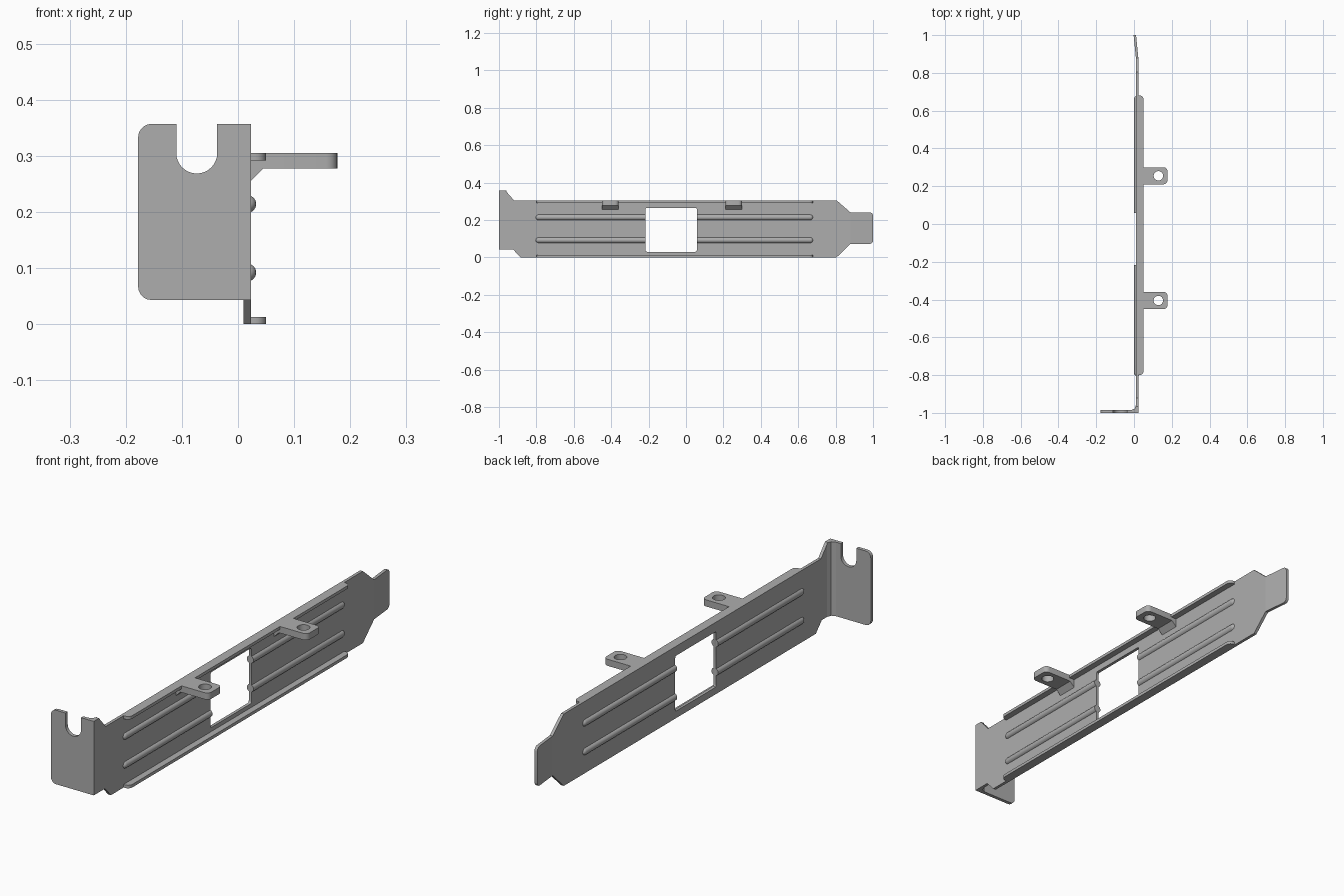
import bpy, bmesh, math
from mathutils import Matrix, Vector

if "Cube" in bpy.data.objects:
    bpy.data.objects.remove(bpy.data.objects["Cube"])

steel = bpy.data.materials.new("grey steel")
steel.diffuse_color = (0.42, 0.42, 0.42, 1)
steel.use_nodes = True
steel.node_tree.nodes["Principled BSDF"].inputs["Base Color"].default_value = steel.diffuse_color


def finish(name, bm, smooth=True):
    bmesh.ops.recalc_face_normals(bm, faces=bm.faces)
    me = bpy.data.meshes.new(name)
    bm.to_mesh(me)
    bm.free()
    me.materials.append(steel)
    ob = bpy.data.objects.new(name, me)
    bpy.context.collection.objects.link(ob)
    if smooth:
        bpy.ops.object.select_all(action='DESELECT')
        ob.select_set(True)
        bpy.context.view_layer.objects.active = ob
        bpy.ops.object.shade_smooth_by_angle(angle=math.radians(30))
    return ob


def rounded(points, n=5):
    """Outline from (u, v) or (u, v, radius) corners."""
    out = []
    for i, p in enumerate(points):
        c = Vector(p[:2])
        if len(p) == 2:
            out.append(c)
            continue
        a = (Vector(points[i - 1][:2]) - c).normalized()
        b = (Vector(points[(i + 1) % len(points)][:2]) - c).normalized()
        half = a.angle(b) / 2
        mid = c + (a + b).normalized() * p[2] / math.sin(half)
        s = c + a * p[2] / math.tan(half) - mid
        e = c + b * p[2] / math.tan(half) - mid
        turn = s.angle(e)
        for k in range(n + 1):
            t = k / n
            out.append(mid + (s * math.sin((1 - t) * turn) + e * math.sin(t * turn)) / math.sin(turn))
    return out


def circle(u, v, r, n=24):
    return [Vector((u + r * math.cos(2 * math.pi * k / n), v + r * math.sin(2 * math.pi * k / n)))
            for k in range(n)]


def prism(axis, loops, lo, hi):
    """Extrude an outline (first loop) with holes (other loops) along an axis."""
    bm = bmesh.new()
    place = {'x': lambda u, v: (lo, u, v), 'y': lambda u, v: (u, lo, v), 'z': lambda u, v: (u, v, lo)}[axis]
    edges = []
    for loop in loops:
        vs = [bm.verts.new(place(*p)) for p in loop]
        edges += [bm.edges.new((vs[i - 1], vs[i])) for i in range(len(vs))]
    bmesh.ops.triangle_fill(bm, edges=edges, use_beauty=True)
    res = bmesh.ops.extrude_face_region(bm, geom=bm.faces[:], use_keep_orig=True)
    shift = Vector([(hi - lo) * (axis == a) for a in 'xyz'])
    bmesh.ops.translate(bm, vec=shift, verts=[g for g in res['geom'] if isinstance(g, bmesh.types.BMVert)])
    bmesh.ops.recalc_face_normals(bm, faces=bm.faces)
    return bm


# Main plate with window, tail bent slightly inwards
outline = rounded([(-1, 0.043), (-0.925, 0.043), (-0.885, 0), (0.805, 0), (0.88, 0.072), (1, 0.072, 0.018),
                   (1, 0.24, 0.018), (0.88, 0.24), (0.805, 0.305), (-0.92, 0.305), (-0.965, 0.357), (-1, 0.357)])
window = rounded([(-0.217, 0.03, 0.008), (0.058, 0.03, 0.008), (0.058, 0.265, 0.008), (-0.217, 0.265, 0.008)], 3)
bm = prism('x', [outline, window], 0.010, 0.023)
for y in (0.88, 0.92):
    bmesh.ops.bisect_plane(bm, geom=bm.verts[:] + bm.edges[:] + bm.faces[:], plane_co=(0, y, 0), plane_no=(0, 1, 0))
for v in bm.verts:
    v.co.x -= 0.10 * max(0, v.co.y - 0.88)
finish("bracket_plate", bm)

# Mounting tab with open screw slot
slot = [(-0.0735 + 0.0365 * math.cos(a), 0.305 + 0.0365 * math.sin(a))
        for a in [-math.pi * k / 16 for k in range(17)]]
tab = rounded([(0.010, 0.043), (0.010, 0.357), (-0.037, 0.357)] + slot +
              [(-0.110, 0.357), (-0.178, 0.357, 0.024), (-0.178, 0.043, 0.024)])
finish("mounting_tab", prism('y', [tab], -1, -0.985))

# Fillet inside the bend between tab and plate
fillet = [(0.010, -0.985), (0.010, -0.96), (0.003, -0.978), (-0.015, -0.985)]
finish("bend_fillet", prism('z', [fillet], 0.043, 0.357))

# Stiffening flanges along the top and bottom edges
for name, z in (("bottom_flange", 0), ("top_flange", 0.292)):
    flange = rounded([(0.023, -0.80), (0.05, -0.80, 0.02), (0.05, 0.68, 0.02), (0.023, 0.68)])
    finish(name, prism('z', [flange], z, z + 0.013))

# Screw ears with holes and sloped supports
for side, y in (("front", -0.405), ("rear", 0.255)):
    ear = rounded([(0.05, y - 0.045), (0.177, y - 0.045, 0.02), (0.177, y + 0.045, 0.02), (0.05, y + 0.045)])
    finish(side + "_ear", prism('z', [ear, circle(0.129, y, 0.025)], 0.277, 0.305))
    support = [(0.023, 0.255), (0.023, 0.292), (0.05, 0.292), (0.05, 0.277), (0.045, 0.277)]
    finish(side + "_ear_support", prism('y', [support], y - 0.045, y + 0.045))


# Pressed ribs: round outer end, cut flat at the window
def rib(name, y_end, y_window, z, r=0.016):
    d = 1 if y_window > y_end else -1
    bm = bmesh.new()
    bmesh.ops.create_uvsphere(bm, u_segments=16, v_segments=8, radius=r,
                              matrix=Matrix.Rotation(math.pi / 2, 4, 'X'))
    bmesh.ops.delete(bm, geom=[v for v in bm.verts if v.co.y * d > 1e-5], context='VERTS')
    bmesh.ops.translate(bm, vec=(0.0165, y_end + d * r, z), verts=bm.verts)
    rim = [e for e in bm.edges if e.is_boundary]
    new = bmesh.ops.extrude_edge_only(bm, edges=rim)['geom']
    for v in new:
        if isinstance(v, bmesh.types.BMVert):
            v.co.y = y_window
    bmesh.ops.holes_fill(bm, edges=[e for e in bm.edges if e.is_boundary], sides=0)
    finish(name, bm)


for level, z in (("lower", 0.092), ("upper", 0.214)):
    rib(level + "_front_rib", -0.805, -0.217, z)
    rib(level + "_rear_rib", 0.68, 0.058, z)
